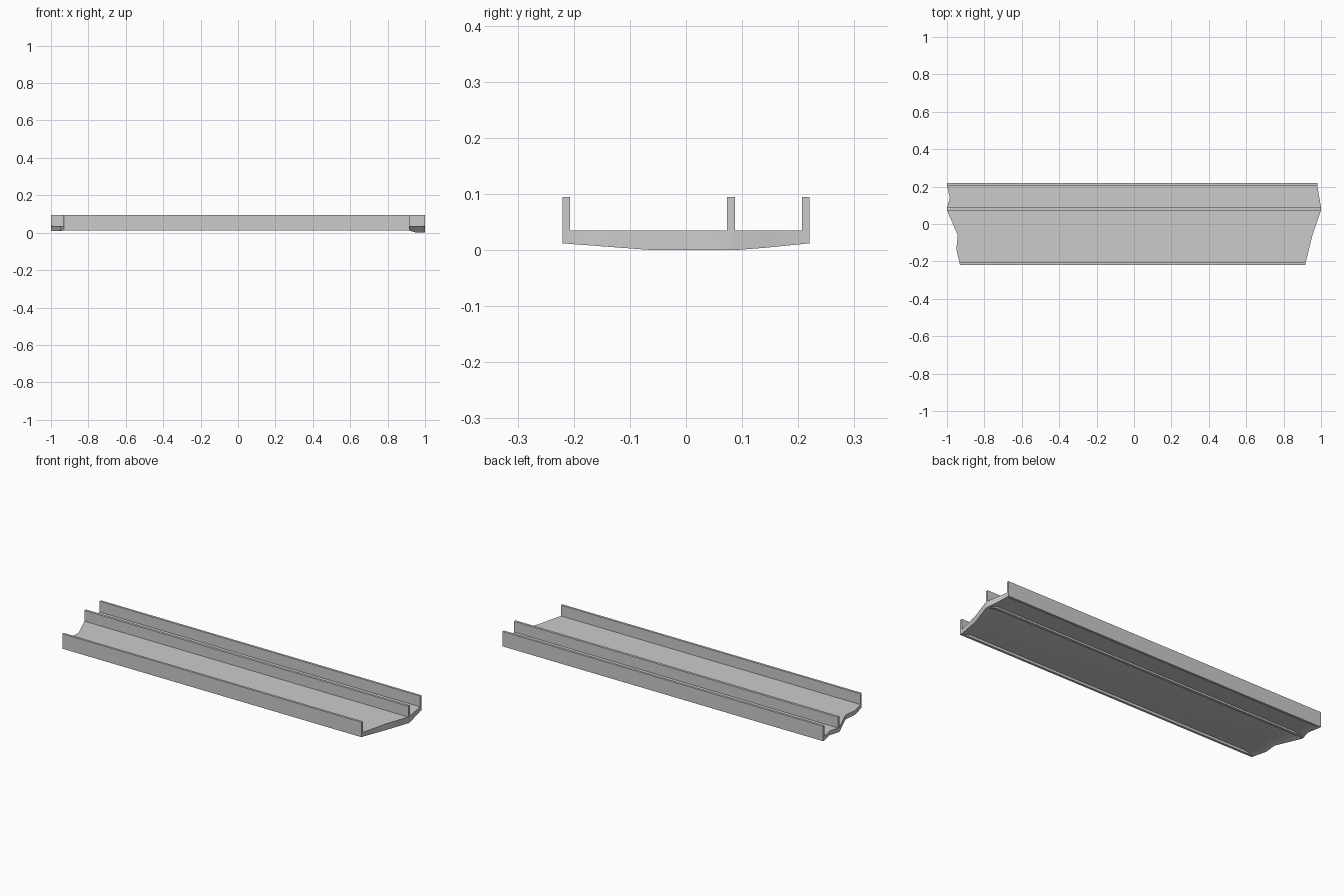
import bpy, bmesh

if "Cube" in bpy.data.objects:
    bpy.data.objects.remove(bpy.data.objects["Cube"])

TOP, FLOOR, UNDER, FOOT = 0.095, 0.035, 0.026, 0.012


def lerp(table, y):
    """Piecewise-linear lookup of (y, value) pairs."""
    if y <= table[0][0]:
        return table[0][1]
    for (a, u), (b, v) in zip(table, table[1:]):
        if y <= b:
            return u + (v - u) * (y - a) / (b - a)
    return table[-1][1]


# uneven end outlines (seen from above) and the lips turned down at both ends
left_end = [(-0.22, -0.93), (-0.135, -0.95), (-0.065, -0.94), (0.073, -1.0),
            (0.087, -1.0), (0.14, -0.985), (0.207, -1.0)]
right_end = [(-0.207, 0.918), (-0.055, 0.955), (0.073, 1.0), (0.087, 1.0), (0.207, 0.98)]
left_lip = [(-0.22, 0.012), (-0.06, 0.010), (0.1, 0.010), (0.22, 0.012)]
right_lip = [(-0.22, 0.012), (-0.06, 0.0), (0.1, 0.0), (0.22, 0.012)]

# cross-section: three upright flanges joined by a thin floor
upper = [(-0.22, TOP), (-0.207, TOP), (-0.207, FLOOR), (-0.135, FLOOR), (-0.06, FLOOR),
         (0.073, FLOOR), (0.073, TOP), (0.087, TOP), (0.087, FLOOR), (0.14, FLOOR),
         (0.207, FLOOR), (0.207, TOP), (0.22, TOP)]
lower = [(0.22, FOOT), (0.207, FOOT), (0.207, UNDER), (0.14, UNDER), (0.087, UNDER),
         (0.087, 0.016), (0.073, 0.016), (0.073, UNDER), (-0.06, UNDER), (-0.135, UNDER),
         (-0.207, UNDER), (-0.207, FOOT), (-0.22, FOOT)]

bm = bmesh.new()


def section(outline, inset, lip=None):
    ring = [bm.verts.new((lerp(outline, y) + inset, y, z)) for y, z in upper]
    for y, z in lower:
        if lip:
            z = min(z, lerp(lip, y))
        ring.append(bm.verts.new((lerp(outline, y) + inset, y, z)))
    return ring


rings = [section(left_end, 0, left_lip), section(left_end, 0.06),
         section(right_end, -0.06), section(right_end, 0, right_lip)]
for a, b in zip(rings, rings[1:]):
    for i in range(len(a)):
        j = (i + 1) % len(a)
        bm.faces.new((a[i], a[j], b[j], b[i]))
bm.faces.new(rings[0])
bm.faces.new(rings[-1])
bmesh.ops.remove_doubles(bm, verts=bm.verts, dist=0.0001)
bmesh.ops.triangulate(bm, faces=[f for f in bm.faces if len(f.verts) > 4])
bmesh.ops.recalc_face_normals(bm, faces=bm.faces)

mesh = bpy.data.meshes.new("flanged_channel")
bm.to_mesh(mesh)
bm.free()
channel = bpy.data.objects.new("flanged_channel", mesh)
bpy.context.collection.objects.link(channel)
bpy.context.view_layer.objects.active = channel
channel.select_set(True)
bpy.ops.object.shade_smooth_by_angle()
